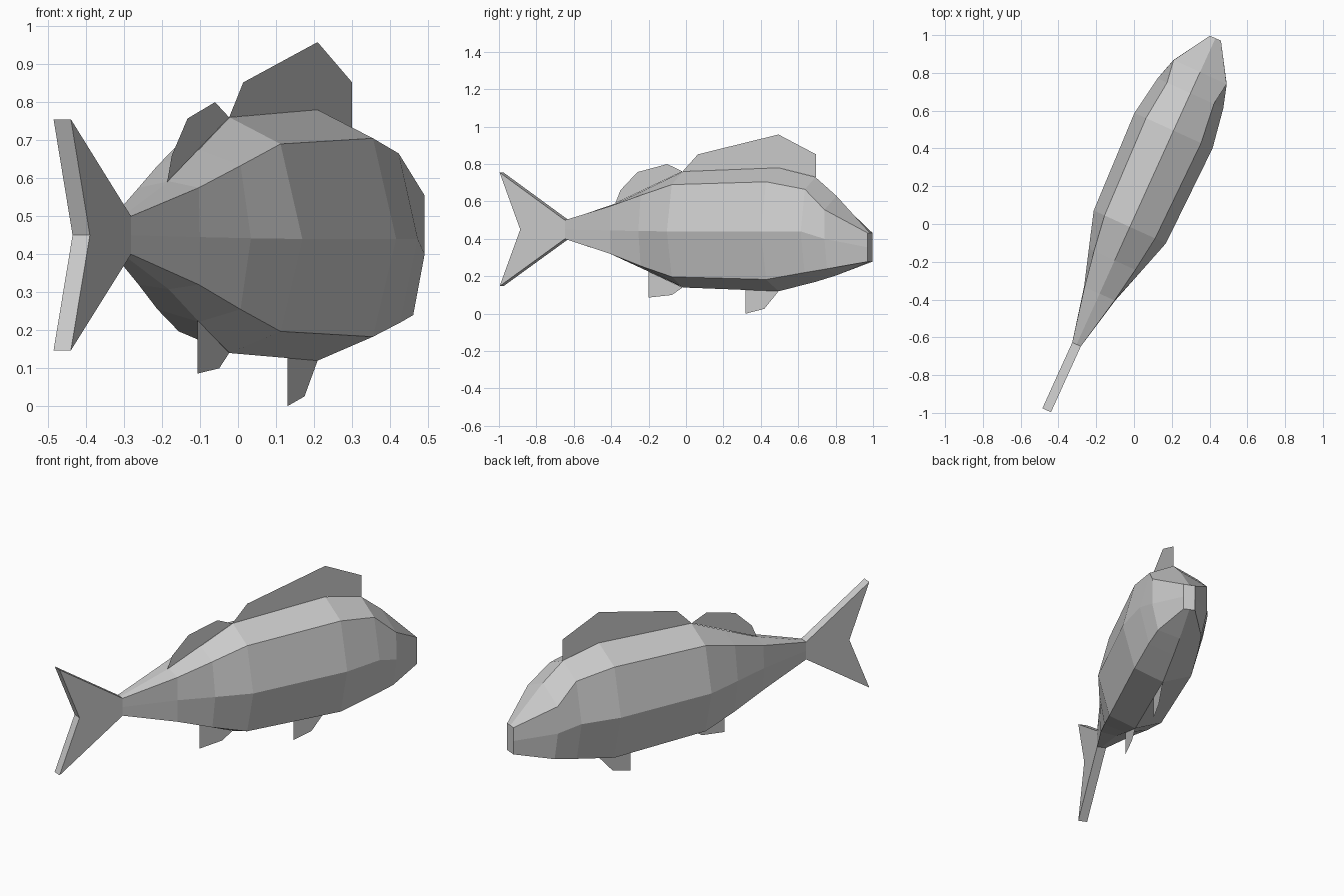
import bpy, bmesh
from math import radians
from mathutils import Matrix

# Fish is built along local +y, then turned about z
PLACE = Matrix.Translation((-0.015, 0, 0)) @ Matrix.Rotation(radians(-24.4), 4, 'Z')


def make(name, verts, faces):
    mesh = bpy.data.meshes.new(name)
    mesh.from_pydata(verts, [], faces)
    bm = bmesh.new()
    bm.from_mesh(mesh)
    bmesh.ops.recalc_face_normals(bm, faces=bm.faces)
    bm.to_mesh(mesh)
    bm.free()
    obj = bpy.data.objects.new(name, mesh)
    bpy.context.collection.objects.link(obj)
    obj.matrix_world = PLACE
    return obj


def fin(name, profile):
    make(name, [(0, y, z) for y, z in profile], [tuple(range(len(profile)))])


# Body sections: y, half widths (upper, middle, lower), heights (back, upper, middle, lower, belly)
SECTIONS = [
    (-0.70, 0.025, 0.025, 0.025, 0.50, 0.50, 0.45, 0.40, 0.40),
    (-0.405, 0.087, 0.090, 0.087, 0.592, 0.575, 0.445, 0.32, 0.308),
    (-0.212, 0.120, 0.150, 0.120, 0.675, 0.633, 0.442, 0.255, 0.222),
    (-0.017, 0.147, 0.210, 0.147, 0.76, 0.69, 0.44, 0.197, 0.14),
    (0.543, 0.160, 0.227, 0.160, 0.78, 0.705, 0.44, 0.183, 0.12),
    (0.760, 0.136, 0.191, 0.140, 0.73, 0.665, 0.44, 0.22, 0.17),
    (0.883, 0.154, 0.155, 0.122, 0.63, 0.556, 0.40, 0.24, 0.205),
    (1.080, 0.032, 0.032, 0.032, 0.432, 0.432, 0.355, 0.278, 0.278),
]
verts, faces = [], []
for y, wu, wm, wl, back, zu, zm, zl, belly in SECTIONS:
    side = [(wu, zu), (wm, zm), (wl, zl)]
    ring = [(0, back)] + side + [(0, belly)] + [(-w, z) for w, z in reversed(side)]
    verts += [(x, y, z) for x, z in ring]
for i in range(len(SECTIONS) - 1):
    for j in range(8):
        k = (j + 1) % 8
        faces.append((i * 8 + j, i * 8 + k, i * 8 + 8 + k, i * 8 + 8 + j))
faces.append(tuple(range(len(verts) - 8, len(verts))))  # flat mouth
make("body", verts, faces)

# Forked tail: thick outline
outline = [(-0.70, 0.50), (-1.083, 0.755), (-0.962, 0.45), (-1.083, 0.147), (-0.70, 0.40)]
n = len(outline)
verts = [(x, y, z) for x in (0.025, -0.025) for y, z in outline]
faces = [tuple(range(n)), tuple(range(n, 2 * n))]
faces += [(i, i + 1, n + i + 1, n + i) for i in range(n - 1)]
make("tail_fin", verts, faces)

# Flat fins on the centre line
fin("front_back_fin", [(-0.02, 0.76), (0.07, 0.852), (0.543, 0.958), (0.763, 0.852),
                       (0.763, 0.73), (0.543, 0.78)])
fin("rear_back_fin", [(-0.415, 0.59), (-0.385, 0.66), (-0.285, 0.757), (-0.11, 0.80), (-0.02, 0.76)])
fin("front_belly_fin", [(0.35, 0.128), (0.35, 0.0), (0.46, 0.026), (0.543, 0.12)])
fin("rear_belly_fin", [(-0.22, 0.226), (-0.22, 0.086), (-0.083, 0.10), (-0.02, 0.14)])
